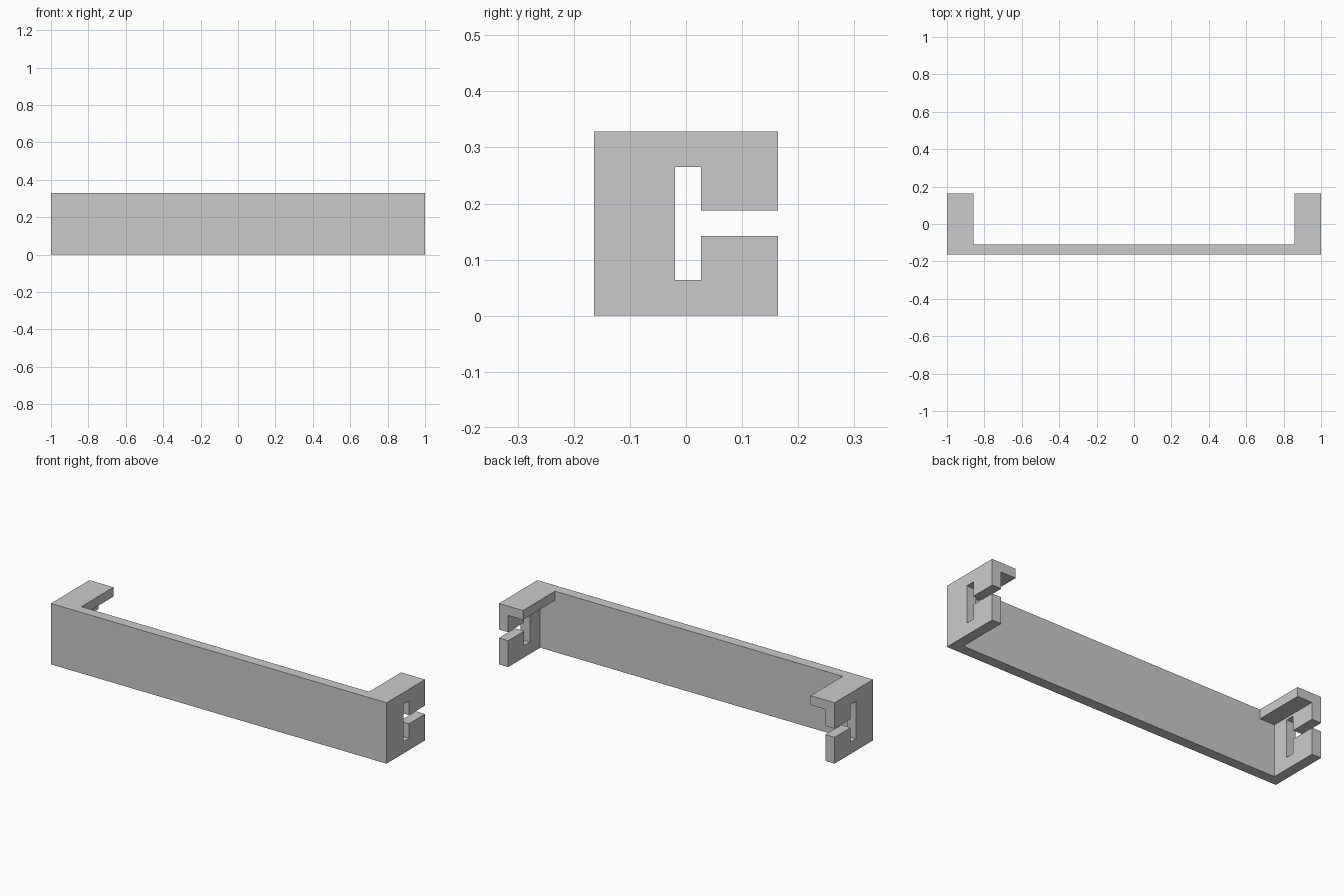
import bpy

cube = bpy.data.objects.get("Cube")
if cube:
    bpy.data.objects.remove(cube, do_unlink=True)

H = 0.328            # overall height
D = 0.164            # half depth
WALL = 0.055         # wall thickness
LIP = 0.05           # thickness of the top lips
INNER = 0.857        # inner edge of the lips

# Single plain grey
grey = bpy.data.materials.new("plain_grey")
grey.use_nodes = True
colour = (0.6, 0.6, 0.6, 1)
grey.diffuse_color = colour
grey.node_tree.nodes["Principled BSDF"].inputs["Base Color"].default_value = colour


def prism(name, outline, half_x):
    """Extrude a (y, z) outline symmetrically along x."""
    n = len(outline)
    verts = [(x, y, z) for x in (-half_x, half_x) for y, z in outline]
    faces = [tuple(reversed(range(n))), tuple(range(n, 2 * n))]
    faces += [(i, (i + 1) % n, (i + 1) % n + n, i + n) for i in range(n)]
    mesh = bpy.data.meshes.new(name)
    mesh.from_pydata(verts, [], faces)
    mesh.materials.append(grey)
    obj = bpy.data.objects.new(name, mesh)
    bpy.context.collection.objects.link(obj)
    return obj


def rect(y0, y1, z0, z1):
    return [(y0, z0), (y1, z0), (y1, z1), (y0, z1)]


# Solid block that becomes the bracket
bracket = prism("bracket", rect(-D, D, 0, H), 1)

# Open back between the arms, pockets under the lips, T-shaped slot through the ends
slot = [(-0.02, 0.064), (0.027, 0.064), (0.027, 0.142), (0.3, 0.142),
        (0.3, 0.188), (0.027, 0.188), (0.027, 0.265), (-0.02, 0.265)]
cutters = [
    prism("open_back_cutter", rect(WALL - D, 0.4, -0.1, 0.5), INNER),
    prism("lip_pocket_cutter", rect(WALL - D, 0.35, -0.2, H - LIP), 1 - WALL),
    prism("slot_cutter", slot, 1.2),
]

bpy.context.view_layer.objects.active = bracket
for cutter in cutters:
    cutter.hide_render = True
    cut = bracket.modifiers.new(cutter.name, 'BOOLEAN')
    cut.operation = 'DIFFERENCE'
    cut.solver = 'EXACT'
    cut.object = cutter
    bpy.ops.object.modifier_apply(modifier=cut.name)
    bpy.data.objects.remove(cutter, do_unlink=True)
